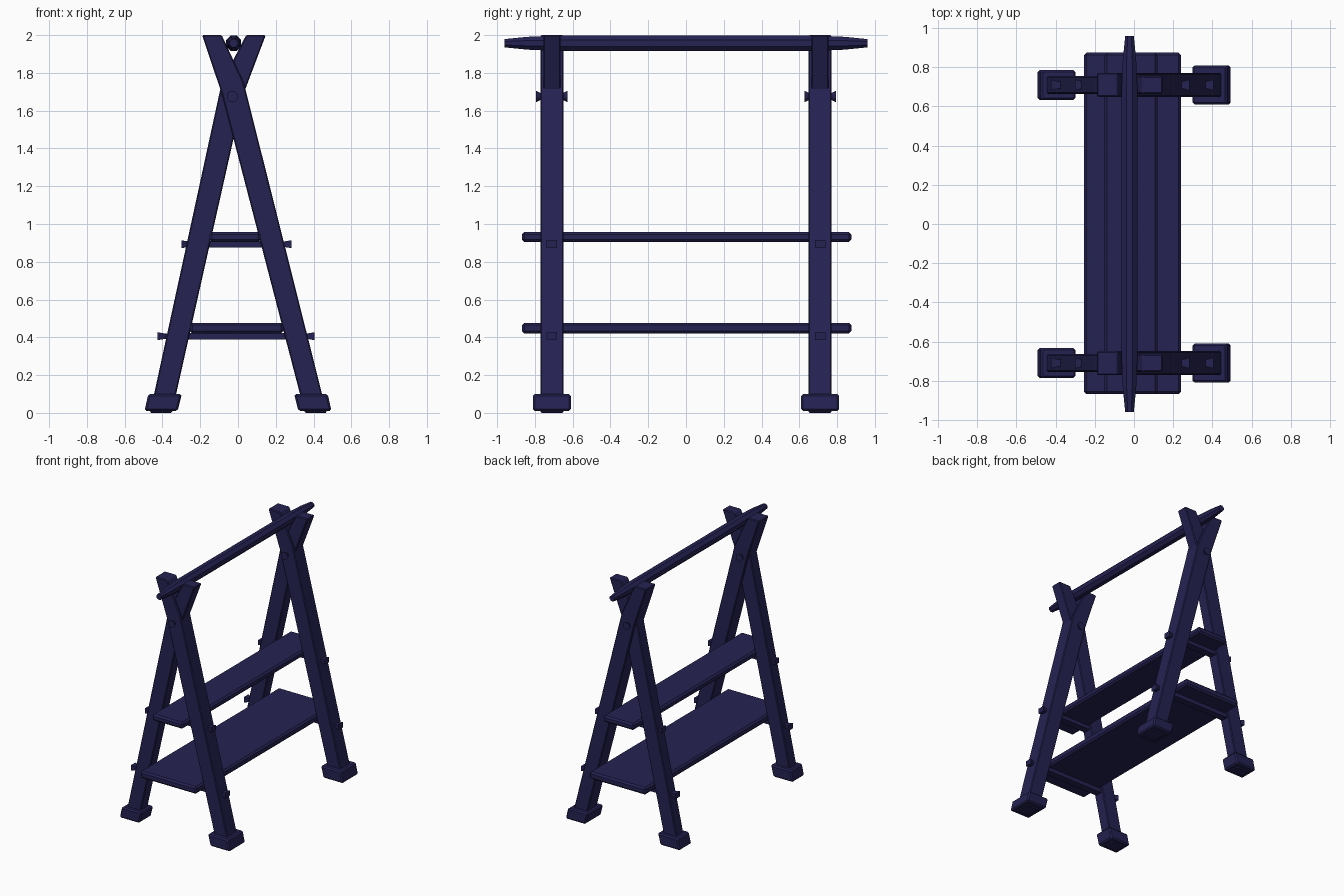
import bpy, bmesh, math
from mathutils import Vector

cube = bpy.data.objects.get("Cube")
if cube:
    bpy.data.objects.remove(cube, do_unlink=True)

COLOUR = (0.018, 0.016, 0.085, 1.0)
navy = bpy.data.materials.new("navy_paint")
navy.use_nodes = True
navy.diffuse_color = COLOUR
navy.node_tree.nodes["Principled BSDF"].inputs["Base Color"].default_value = COLOUR


def finish(name, bm, bevel=0.0):
    bmesh.ops.recalc_face_normals(bm, faces=bm.faces)
    mesh = bpy.data.meshes.new(name)
    bm.to_mesh(mesh)
    bm.free()
    mesh.materials.append(navy)
    obj = bpy.data.objects.new(name, mesh)
    bpy.context.collection.objects.link(obj)
    if bevel:
        mod = obj.modifiers.new("edge_bevel", "BEVEL")
        mod.width = bevel
        mod.segments = 1
        mod.limit_method = "ANGLE"
    return obj


def prism(name, outline, y, half, bevel):
    """Extrude an outline in x and z along y."""
    bm = bmesh.new()
    face = bm.faces.new([bm.verts.new((x, y - half, z)) for x, z in outline])
    ext = bmesh.ops.extrude_face_region(bm, geom=[face])
    verts = [g for g in ext["geom"] if isinstance(g, bmesh.types.BMVert)]
    bmesh.ops.translate(bm, verts=verts, vec=(0, half * 2, 0))
    return finish(name, bm, bevel)


def loft(name, centre, axis, sections, sides):
    """Join polygon rings (position, half width, half height) along an axis."""
    bm = bmesh.new()
    rings = []
    k = 1 / math.cos(math.pi / sides)
    for pos, w, h in sections:
        ring = []
        for i in range(sides):
            a = (i + 0.5) * math.tau / sides
            u, v = w * k * math.cos(a), h * k * math.sin(a)
            p = (pos, u, v) if axis == "x" else (u, pos, v)
            ring.append(bm.verts.new(Vector(centre) + Vector(p)))
        rings.append(ring)
    for a, b in zip(rings, rings[1:]):
        for i in range(sides):
            j = (i + 1) % sides
            bm.faces.new((a[i], a[j], b[j], b[i]))
    bm.faces.new(rings[0])
    bm.faces.new(rings[-1])
    return finish(name, bm)


def leg(name, side, y, foot_x, top_x, half):
    """Leg bent just above the crossing; side is the sign of the foot's x."""
    s, bend_x, w = side, -0.028, 0.058
    prism(name, [
        (foot_x - s * w, 0), (foot_x + s * w, 0),
        (bend_x + s * w, 1.75), (top_x + s * 0.052, 2),
        (top_x - s * 0.052, 2), (bend_x - s * w, 1.69)], y, half, 0.006)


# A-shaped end frames
for end, y in (("front", -0.71), ("back", 0.71)):
    leg(end + "_right_leg", -1, y, -0.408, 0.095, 0.045)
    leg(end + "_left_leg", 1, y, 0.412, -0.138, 0.061)
    for side, s, half in (("right", -1, 0.076), ("left", 1, 0.1)):
        prism(end + "_" + side + "_foot", [
            (s * 0.32, 0.01), (s * 0.495, 0.01),
            (s * 0.475, 0.1), (s * 0.297, 0.1)], y, half, 0.01)
    # Pivot bolt with flared heads
    loft(end + "_bolt", (-0.03, y, 1.675), "y",
         [(-0.083, 0.029, 0.029), (-0.06, 0.018, 0.018),
          (0.06, 0.018, 0.018), (0.083, 0.029, 0.029)], 10)
    # Crossbars with flared peg ends
    for level, z, x0, x1 in (("lower", 0.406, -0.425, 0.405),
                             ("upper", 0.893, -0.3, 0.283)):
        loft(end + "_" + level + "_crossbar", (0, y, z), "x",
             [(x0, 0.028, 0.021), (x0 + 0.04, 0.017, 0.014),
              (x0 + 0.07, 0.028, 0.017), (x1 - 0.07, 0.028, 0.017),
              (x1 - 0.04, 0.017, 0.014), (x1, 0.028, 0.021)], 4)

# Shelves
for level, x0, x1, z0, z1 in (("lower", -0.255, 0.24, 0.42, 0.477),
                              ("upper", -0.15, 0.12, 0.905, 0.957)):
    prism(level + "_shelf", [(x0, z0), (x1, z0), (x1, z1), (x0, z1)],
          0.003, 0.872, 0.013)

# Tapered top pole
ends = [(0.96, 0.022), (0.84, 0.034), (0.7, 0.04)]
sections = [(-p, r, r) for p, r in ends] + [(p, r, r) for p, r in reversed(ends)]
loft("top_pole", (-0.023, 0, 1.957), "y", sections, 8)
